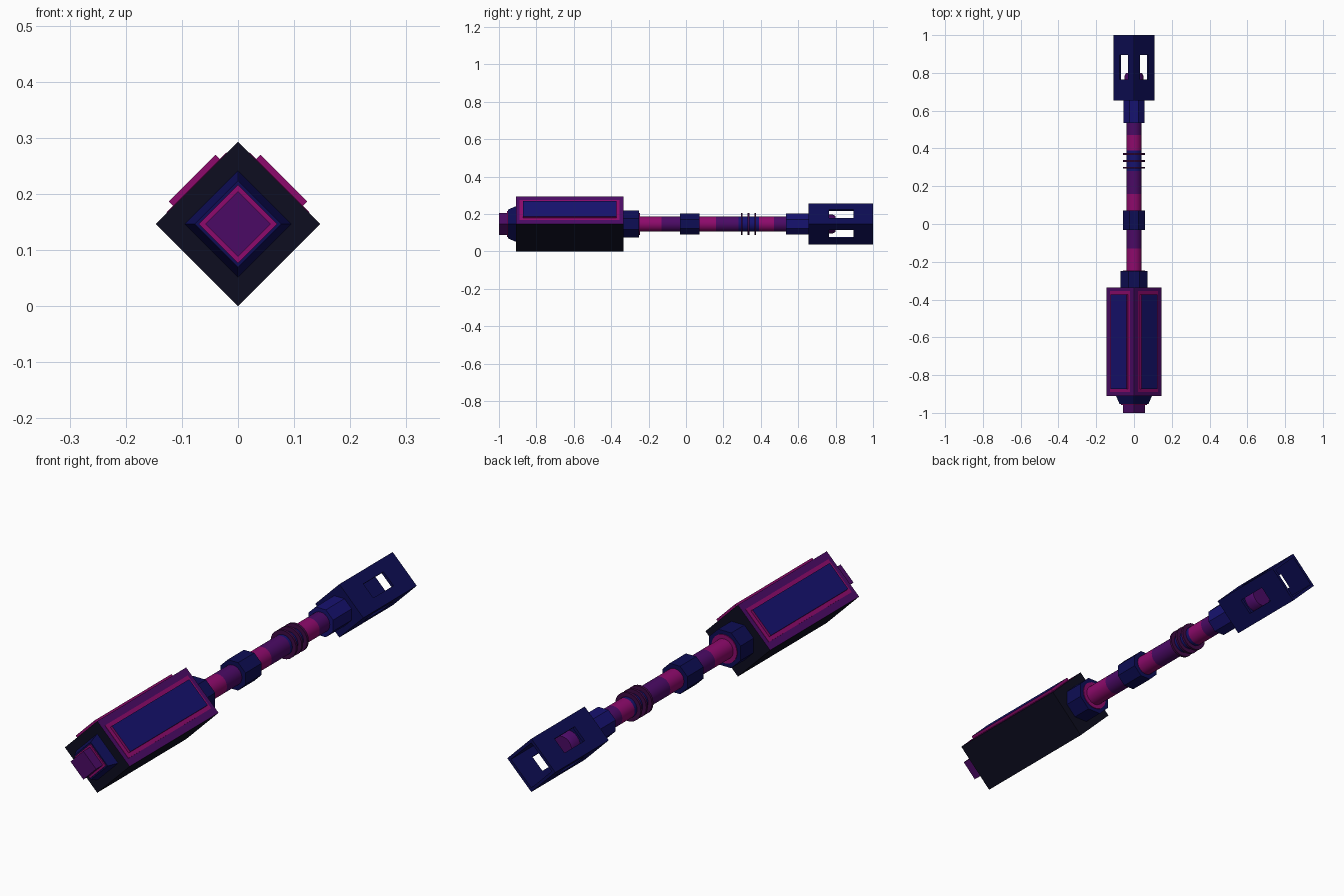
import bpy, bmesh, math
from mathutils import Matrix, Vector

if "Cube" in bpy.data.objects:
    bpy.data.objects.remove(bpy.data.objects["Cube"])

ZC = 0.1465  # height of the long axis


def material(name, rgb):
    m = bpy.data.materials.new(name)
    m.diffuse_color = (*rgb, 1)
    m.use_nodes = True
    m.node_tree.nodes["Principled BSDF"].inputs["Base Color"].default_value = m.diffuse_color
    return m


BLACK = material("black", (0.004, 0.004, 0.014))
NAVY = material("navy", (0.004, 0.004, 0.09))
BLUE = material("blue", (0.008, 0.006, 0.16))
PURPLE = material("purple", (0.07, 0.003, 0.13))
PINK = material("pink", (0.27, 0.003, 0.15))
PLUM = material("plum", (0.05, 0.003, 0.06))


def finish(name, bm, *mats):
    bmesh.ops.recalc_face_normals(bm, faces=bm.faces[:])
    me = bpy.data.meshes.new(name)
    bm.to_mesh(me)
    bm.free()
    ob = bpy.data.objects.new(name, me)
    bpy.context.collection.objects.link(ob)
    for m in mats:
        me.materials.append(m)
    return ob


def select(ob):
    bpy.ops.object.select_all(action='DESELECT')
    ob.select_set(True)
    bpy.context.view_layer.objects.active = ob


def lathe(name, profile, sides, *mats, turn=0.0, loop=False):
    """Rings of (y, radius) around the long axis; capped, or closed into a tube."""
    bm = bmesh.new()
    rings = []
    for y, r in profile:
        angles = [turn + 2 * math.pi * i / sides for i in range(sides)]
        rings.append([bm.verts.new((r * math.cos(a), y, ZC + r * math.sin(a))) for a in angles])
    pairs = list(zip(rings, rings[1:]))
    if loop:
        pairs.append((rings[-1], rings[0]))
    else:
        bm.faces.new(rings[0])
        bm.faces.new(rings[-1])
    for a, b in pairs:
        for i in range(sides):
            j = (i + 1) % sides
            bm.faces.new((a[i], a[j], b[j], b[i]))
    ob = finish(name, bm, *mats)
    if sides > 12:
        select(ob)
        bpy.ops.object.shade_smooth_by_angle(angle=math.radians(35))
    return ob


def box(name, size, offset, y, angle, *mats):
    """Box pushed out from the axis by offset, then swung round it."""
    bm = bmesh.new()
    mat = (Matrix.Translation((0, y, ZC)) @ Matrix.Rotation(angle, 4, 'Y')
           @ Matrix.Translation((0, 0, offset)) @ Matrix.Diagonal((*size, 1)))
    bmesh.ops.create_cube(bm, size=1, matrix=mat)
    return finish(name, bm, *mats)


# Diamond grip block, upper faces tinted
grip = lathe("grip_block", [(-0.91, ZC), (-0.335, ZC)], 4, BLACK, PURPLE)
for p in grip.data.polygons:
    if p.normal.z > 0.3:
        p.material_index = 1
for p in grip.data.polygons:
    if abs(p.normal.y) > 0.9:
        p.material_index = 0

# Raised panels on the two upper faces, glowing sides and blue tops
face = ZC / math.sqrt(2)
for side, label in ((1, "right"), (-1, "left")):
    ang = side * math.pi / 4
    panel = box("panel_" + label, (0.118, 0.5, 0.03), face - 0.003, -0.6225, ang, PINK, BLUE)
    out = Vector((math.sin(ang), 0, math.cos(ang)))
    for p in panel.data.polygons:
        if p.normal.dot(out) > 0.9:
            p.material_index = 1
    box("panel_glow_" + label, (0.15, 0.535, 0.003), face, -0.6225, ang, PINK)

# Stepped pommel
lathe("pommel_taper", [(-0.952, 0.077), (-0.905, 0.097)], 4, NAVY)
lathe("pommel_glow", [(-0.957, 0.07), (-0.95, 0.07)], 4, PINK)
lathe("pommel_cap", [(-1.0, 0.058), (-0.95, 0.058)], 4, PURPLE)

# Shaft in coloured lengths
for i, (a, b, m) in enumerate([(-0.34, -0.13, PINK), (-0.13, 0.0, PURPLE), (0.0, 0.16, PINK),
                               (0.16, 0.28, PURPLE), (0.28, 0.39, BLUE), (0.39, 0.47, PINK),
                               (0.47, 0.6, PURPLE)]):
    lathe(f"shaft_{i + 1}", [(a, 0.041), (b, 0.041)], 24, m)

# Eight-sided collars and thin rings
T8 = math.pi / 8
K8 = 1 / math.cos(T8)
lathe("grip_collar", [(-0.34, 0.072 * K8), (-0.25, 0.072 * K8)], 8, NAVY, turn=T8)
lathe("grip_collar_glow", [(-0.26, 0.058), (-0.247, 0.058)], 24, PINK)
lathe("middle_collar", [(-0.033, 0.057 * K8), (0.072, 0.057 * K8)], 8, NAVY, turn=T8)
lathe("head_collar", [(0.535, 0.056 * K8), (0.67, 0.056 * K8)], 8, BLUE, turn=T8)
for i in range(3):
    y = 0.298 + 0.036 * i
    lathe(f"ring_{i + 1}", [(y - 0.005, 0.058), (y + 0.005, 0.058)], 24, PLUM)

# Hollow diamond head with a window in each face
R, RI = 0.109, 0.092
head = lathe("head_shell", [(0.655, 0.0405), (0.655, R), (1.0, R), (1.0, RI), (0.755, RI), (0.755, 0.0405)],
             4, NAVY, loop=True)
for k in (1, -1):
    cutter = box("window_cutter", (0.064, 0.13, 0.4), 0, 0.83, k * math.pi / 4)
    cutter.hide_render = True
    mod = head.modifiers.new("windows", 'BOOLEAN')
    mod.operation = 'DIFFERENCE'
    mod.solver = 'EXACT'
    mod.object = cutter
    select(head)
    bpy.ops.object.modifier_apply(modifier=mod.name)
    bpy.data.objects.remove(cutter)

# Emitter inside the head
lathe("emitter", [(0.66, 0.05), (0.785, 0.05), (0.8, 0.042)], 24, PURPLE)
